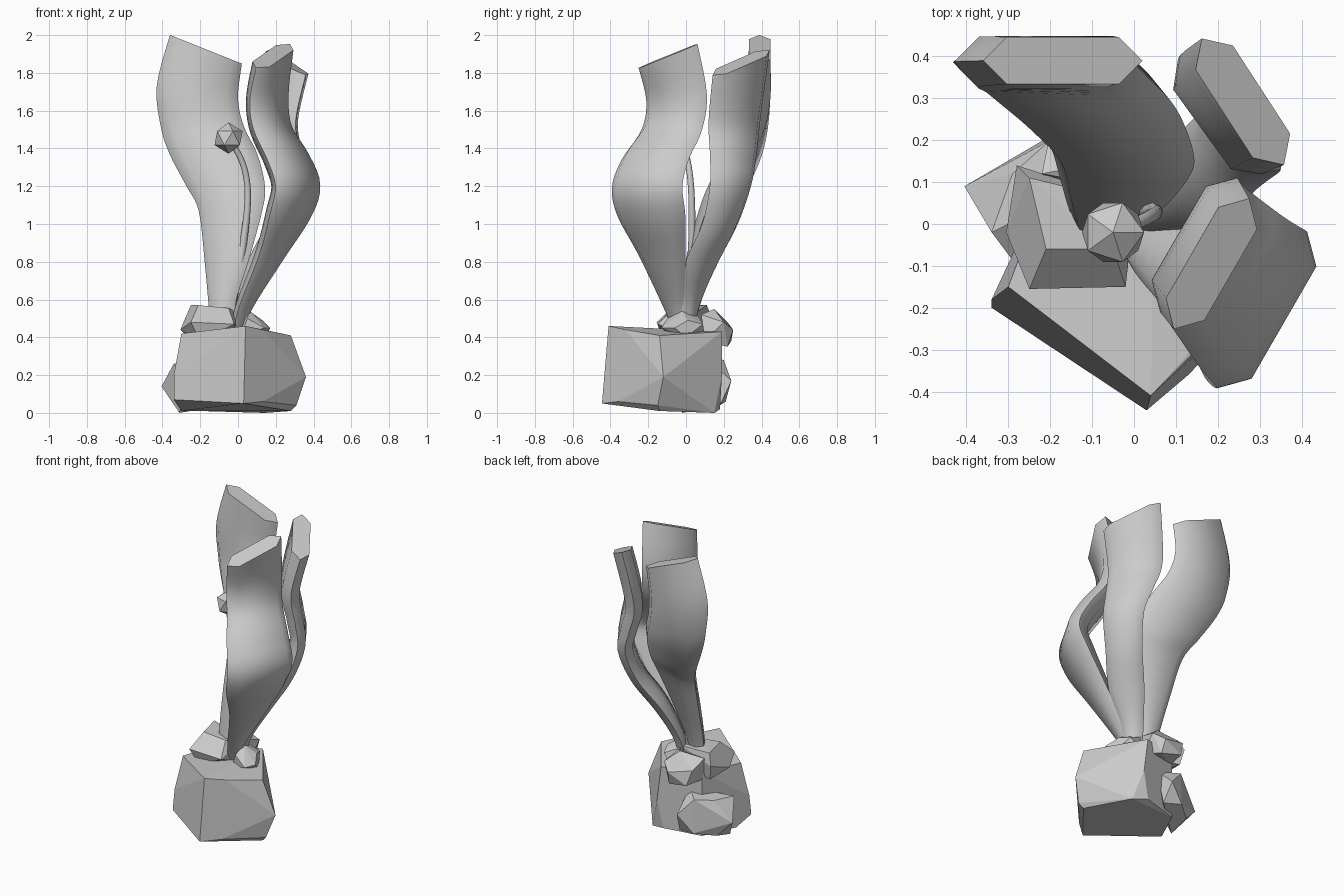
import bpy, bmesh, math
from mathutils import Vector, Matrix

if "Cube" in bpy.data.objects:
    bpy.data.objects.remove(bpy.data.objects["Cube"])


def add_object(name, bm):
    bmesh.ops.recalc_face_normals(bm, faces=bm.faces)
    me = bpy.data.meshes.new(name)
    bm.to_mesh(me)
    bm.free()
    ob = bpy.data.objects.new(name, me)
    bpy.context.collection.objects.link(ob)
    return ob


def smooth(ob, deg):
    bpy.ops.object.select_all(action='DESELECT')
    ob.select_set(True)
    bpy.context.view_layer.objects.active = ob
    bpy.ops.object.shade_smooth_by_angle(angle=math.radians(deg))


def spline(rows, steps):
    """Catmull-Rom interpolation of rows of numbers."""
    out = []
    n = len(rows)
    for i in range(n - 1):
        p0, p1, p2, p3 = (rows[min(max(k, 0), n - 1)] for k in (i - 1, i, i + 1, i + 2))
        for s in range(steps):
            t = s / steps
            out.append([0.5 * (2 * b + (c - a) * t + (2 * a - 5 * b + 4 * c - d) * t * t
                               + (3 * b - a - 3 * c + d) * t ** 3)
                        for a, b, c, d in zip(p0, p1, p2, p3)])
    return out + [list(rows[-1])]


def loft(name, rings):
    bm = bmesh.new()
    loops = [[bm.verts.new(p) for p in r] for r in rings]
    n = len(loops[0])
    for a, b in zip(loops, loops[1:]):
        for i in range(n):
            j = (i + 1) % n
            bm.faces.new((a[i], a[j], b[j], b[i]))
    bm.faces.new(loops[0])
    bm.faces.new(loops[-1])
    return add_object(name, bm)


def tangents(pts):
    n = len(pts)
    return [(pts[min(i + 1, n - 1)] - pts[max(i - 1, 0)]).normalized() for i in range(n)]


def leaf(name, rows):
    """Thick strip; rows are x, y, z, width, heading in degrees, end slope."""
    rows = spline(rows, 5)
    pts = [Vector(r[:3]) for r in rows]
    rings = []
    for r, p, t in zip(rows, pts, tangents(pts)):
        w, a = r[3] / 2, math.radians(r[4])
        h = 0.024 + 0.17 * w
        flat = Vector((math.cos(a), math.sin(a), 0))
        nrm = t.cross(flat).normalized() * h
        u = flat + Vector((0, 0, r[5]))
        k = w - h
        rings.append([p + u * w, p + u * k + nrm, p - u * k + nrm,
                      p - u * w, p - u * k - nrm, p + u * k - nrm])
    smooth(loft(name, rings), 60)


def rock(name, pts):
    """Flat-faced stone: the hull of its main corners."""
    bm = bmesh.new()
    for p in pts:
        bm.verts.new(p)
    res = bmesh.ops.convex_hull(bm, input=bm.verts)
    junk = [v for v in res['geom_interior'] if isinstance(v, bmesh.types.BMVert)]
    bmesh.ops.delete(bm, geom=junk, context='VERTS')
    bmesh.ops.dissolve_limit(bm, angle_limit=math.radians(8), verts=bm.verts, edges=bm.edges)
    return add_object(name, bm)


# Base rocks
rock("main_rock", [
    (-.30, -.15, .42), (.04, -.41, .46), (.13, -.32, .44), (.28, -.14, .41), (.05, .19, .43),
    (-.2, .12, .43), (-.34, -.2, .07), (-.34, -.18, .2), (.03, -.445, .05), (.13, -.36, .06),
    (.28, -.14, .01), (.31, -.15, .04), (.36, -.12, .19), (.08, .19, .2), (.14, .15, 0),
    (.04, .18, .02), (-.2, .12, .01), (-.3, -.1, .01)])
rock("side_rock", [
    (-.405, .09, .14), (-.34, -.02, .26), (-.29, .12, .27), (-.2, .2, .28), (-.1, .24, .17),
    (-.31, -.02, 0), (-.31, .12, .04), (-.2, .21, .06), (-.08, .18, .04), (-.1, .1, .3),
    (-.28, -.1, .2)])
rock("upper_rock", [
    (-.28, .14, .5), (-.25, -.155, .48), (-.02, -.15, .47), (0, .05, .53), (-.25, .11, .57),
    (-.21, -.06, .57), (-.05, -.06, .555), (-.305, -.02, .44), (-.26, .12, .4), (-.2, -.12, .38),
    (0, .03, .4)])
rock("rear_rock", [
    (-.2, .22, .48), (-.22, .12, .53), (-.06, .15, .55), (.02, .2, .48), (-.04, .25, .44),
    (-.17, .24, .38), (-.03, .22, .35), (.02, .1, .38), (-.2, .1, .38), (0, .08, .52)])
rock("small_rock", [
    (.17, -.06, .45), (.14, -.13, .45), (.05, -.1, .5), (.06, -.02, .54), (.13, .01, .49),
    (.1, .09, .47), (0, .06, .52), (.01, -.08, .4), (.15, 0, .4), (.04, .1, .4)])

# Leaves
leaf("left_leaf", [
    (-.085, -.01, .42, .12, -18, 0), (-.085, .015, .58, .15, -18, 0), (-.06, .07, .81, .25, -20, 0),
    (-.04, .155, 1.07, .35, -16, 0), (-.065, .222, 1.2, .43, -15, 0), (-.13, .31, 1.37, .47, -9, 0),
    (-.19, .365, 1.52, .44, -3, 0), (-.215, .387, 1.7, .43, 0, -.15), (-.17, .39, 1.925, .38, 0, -.4)])
leaf("front_leaf", [
    (-.01, -.02, .42, .09, 68, 0), (.035, -.06, .57, .14, 68, 0), (.165, -.125, .83, .27, 66, 0),
    (.265, -.185, 1.05, .41, 62, 0), (.306, -.205, 1.2, .43, 60, 0), (.258, -.163, 1.34, .41, 60, 0),
    (.175, -.075, 1.5, .37, 60, 0), (.155, -.05, 1.67, .37, 60, .1), (.185, -.095, 1.89, .36, 60, .35)])
leaf("rear_leaf", [
    (0, 0, .42, .1, -50, 0), (.04, .03, .6, .14, -50, 0), (.13, .085, .8, .22, -52, 0),
    (.23, .18, 1.0, .23, -55, 0), (.278, .235, 1.2, .26, -57, 0), (.245, .25, 1.36, .3, -55, 0),
    (.205, .257, 1.55, .34, -54, -.05), (.26, .292, 1.855, .36, -57, -.37)])

# Stem with faceted bud
stem = spline([(-.05, 0, .42, .028), (-.035, .01, .57, .026), (.022, .03, .86, .02),
               (.052, .03, 1.13, .017), (.032, .015, 1.3, .016), (-.03, -.015, 1.43, .015)], 5)
spts = [Vector(r[:3]) for r in stem]
rings = []
for r, p, t in zip(stem, spts, tangents(spts)):
    a = t.cross(Vector((0, 1, 0))).normalized()
    b = t.cross(a)
    rings.append([p + r[3] * (a * math.cos(k * math.pi / 4) + b * math.sin(k * math.pi / 4))
                  for k in range(8)])
smooth(loft("stem", rings), 60)

bm = bmesh.new()
bmesh.ops.create_icosphere(bm, subdivisions=1, radius=.083,
                           matrix=Matrix.Translation((-.05, -.02, 1.455)))
add_object("bud", bm)
